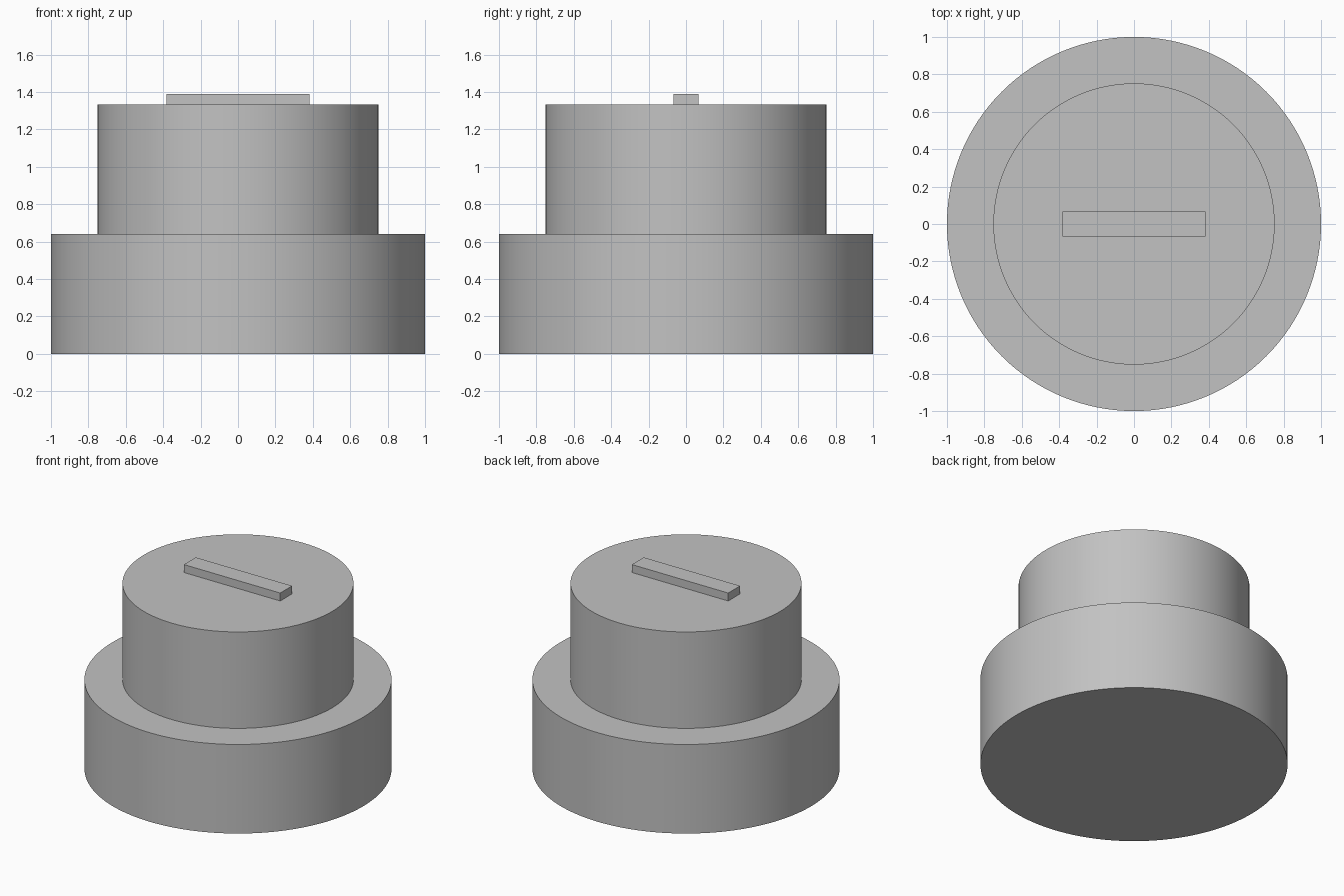
import bpy
import math

cube = bpy.data.objects.get("Cube")
if cube:
    bpy.data.objects.remove(cube, do_unlink=True)

# Single plain grey finish
grey = bpy.data.materials.new("plain_grey")
grey.use_nodes = True
colour = (0.54, 0.54, 0.54, 1)
grey.diffuse_color = colour
grey.node_tree.nodes["Principled BSDF"].inputs["Base Color"].default_value = colour

BASE_TOP, DRUM_TOP, BAR_TOP = 0.64, 1.333, 1.39


def drum(name, radius, bottom, top):
    bpy.ops.mesh.primitive_cylinder_add(
        vertices=128, radius=radius, depth=top - bottom,
        location=(0, 0, (bottom + top) / 2))
    obj = bpy.context.object
    obj.name = name
    obj.data.materials.append(grey)
    bpy.ops.object.shade_smooth_by_angle(angle=math.radians(30))


# Wide base and narrower upper drum
drum("base", 1.0, 0, BASE_TOP)
drum("upper_drum", 0.752, BASE_TOP, DRUM_TOP)

# Raised indicator bar on the top face
bpy.ops.mesh.primitive_cube_add(size=1, location=(0, 0, (DRUM_TOP + BAR_TOP) / 2))
bar = bpy.context.object
bar.name = "indicator_bar"
bar.scale = (0.766, 0.135, BAR_TOP - DRUM_TOP)
bpy.ops.object.transform_apply(location=False, rotation=False, scale=True)
bar.data.materials.append(grey)
